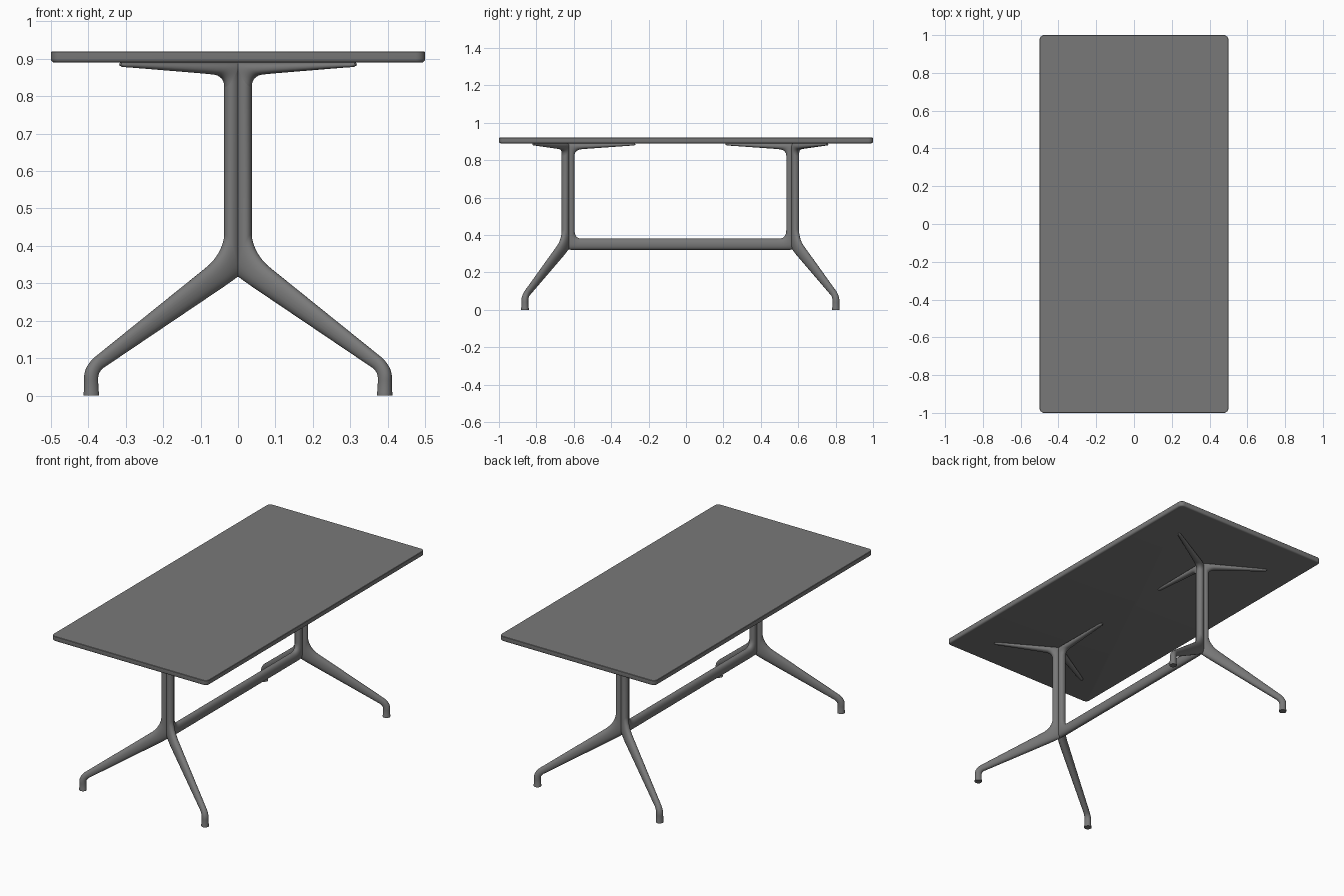
import bpy, bmesh, math
from mathutils import Vector

cube = bpy.data.objects.get("Cube")
if cube:
    bpy.data.objects.remove(cube, do_unlink=True)

# Single grey finish
grey = bpy.data.materials.new("mid_grey")
grey.use_nodes = True
colour = (0.19, 0.19, 0.19, 1)
grey.diffuse_color = colour
bsdf = next(n for n in grey.node_tree.nodes if n.type == "BSDF_PRINCIPLED")
bsdf.inputs["Base Color"].default_value = colour
bsdf.inputs["Roughness"].default_value = 0.6

HUB = 0.605        # hub distance from the middle of the base
BASE_Y = -0.03     # base sits slightly towards the front
LOBE = 0.039       # depth of one column lobe
W = 0.02           # half width of one column lobe
SIDES = 24


def finish(name, bm, angle):
    bmesh.ops.recalc_face_normals(bm, faces=bm.faces)
    mesh = bpy.data.meshes.new(name)
    bm.to_mesh(mesh)
    bm.free()
    mesh.materials.append(grey)
    obj = bpy.data.objects.new(name, mesh)
    bpy.context.collection.objects.link(obj)
    bpy.ops.object.select_all(action="DESELECT")
    obj.select_set(True)
    bpy.context.view_layer.objects.active = obj
    bpy.ops.object.shade_smooth_by_angle(angle=math.radians(angle))
    return obj


def bend(inner, outer, w0, w1, steps=8):
    """Stations along a curved corner, each an inner point, outer point and half width."""
    def curve(p, t):
        a, b, c = (Vector(q) for q in p)
        return a * (1 - t) ** 2 + b * 2 * t * (1 - t) + c * t * t
    return [(curve(inner, i / steps), curve(outer, i / steps), w0 + (w1 - w0) * i / steps)
            for i in range(steps + 1)]


def rounded(t, power):
    return math.copysign(abs(t) ** power, t)


def member(name, stations, hub, direction, cap_start):
    """Sweep a rounded section through the stations, in the upright plane of direction."""
    side = Vector((-direction.y, direction.x, 0))
    bm = bmesh.new()
    rings = []
    for inner, outer, w in stations:
        a, b = Vector(inner), Vector(outer)
        ring = []
        for i in range(SIDES):
            ang = 2 * math.pi * i / SIDES
            p = (a + b) / 2 + (b - a) / 2 * rounded(math.cos(ang), 0.9)
            co = hub + direction * p.x + side * w * rounded(math.sin(ang), 0.9)
            co.z = p.y
            ring.append(bm.verts.new(co))
        rings.append(ring)
    for r, s in zip(rings, rings[1:]):
        for i in range(SIDES):
            j = (i + 1) % SIDES
            bm.faces.new((r[i], r[j], s[j], s[i]))
    bm.faces.new(rings[-1])
    if cap_start:
        bm.faces.new(rings[0])
    return finish(name, bm, 50)


# Tabletop with rounded corners and a softened lower edge
bm = bmesh.new()
bmesh.ops.create_cube(bm, size=1)
for v in bm.verts:
    v.co = (v.co.x, v.co.y * 2, 0.905 + v.co.z * 0.03)
upright = [e for e in bm.edges if abs(e.verts[0].co.z - e.verts[1].co.z) > 0.01]
bmesh.ops.bevel(bm, geom=upright, offset=0.025, segments=6, profile=0.5, affect="EDGES")
for low, size, segs in ((True, 0.01, 4), (False, 0.002, 1)):
    rim = [e for e in bm.edges if len(e.link_faces) == 2
           and all((v.co.z < 0.8901) if low else (v.co.z > 0.9199) for v in e.verts)
           and any(abs(f.normal.z) < 0.1 for f in e.link_faces)]
    bmesh.ops.bevel(bm, geom=rim, offset=size, segments=segs, profile=0.5, affect="EDGES")
finish("tabletop", bm, 30)

# Column lobe and the tapering support arm above it
top = 0.89
corner = (0, top)
upper = bend([(0, 0.8), (0, 0.85), corner], [(LOBE, 0.8), (LOBE, 0.815), (LOBE, 0.825)], W, W, 3)
upper += bend([corner, corner, (0.04, top)], [(LOBE, 0.825), (0.041, 0.854), (0.075, 0.858)], W, W)
upper += [((0.1, top), (0.11, 0.861), 0.018),
          ((0.33, top), (0.335, 0.877), 0.011),
          ((0.352, top), (0.356, 0.878), 0.009),
          ((0.362, top), (0.365, 0.882), 0.005)]

# Splayed leg ending in an upright foot
pit = (0, 0.318)
leg = [((0.4326, 0), (0.4726, 0), 0.02),
       ((0.4326, 0.008), (0.4726, 0.008), 0.02),
       ((0.434, 0.013), (0.472, 0.013), 0.0185),
       ((0.435, 0.04), (0.472, 0.04), 0.018)]
leg += bend([(0.435, 0.045), (0.435, 0.06), (0.42, 0.072)],
            [(0.472, 0.05), (0.47, 0.08), (0.44, 0.103)], 0.018, 0.016)
leg += bend([(0.05, 0.288), (0.02, 0.306), pit],
            [(0.1, 0.34), (0.048, 0.375), (LOBE, 0.43)], 0.021, W)

# Half of the long stretcher that joins the two columns
rail = [((HUB, 0.32), (HUB, 0.38), W), ((0.09, 0.32), (0.09, 0.38), W)]
rail += bend([(0.06, 0.32), (0.02, 0.32), (0, 0.322)],
             [(0.08, 0.38), (LOBE, 0.38), (LOBE, 0.425)], W, W)

# Two identical three-way frames, facing away from each other
for end, out in (("front", -1), ("back", 1)):
    hub = Vector((0, BASE_Y + out * HUB, 0))
    for name, x in (("left", 1), ("right", -1)):
        way = Vector((x * math.cos(math.pi / 6), out * 0.5, 0))
        member(f"{end}_{name}_leg", leg + upper, hub, way, True)
    member(f"{end}_stretcher_frame", rail + upper, hub, Vector((0, -out, 0)), False)
